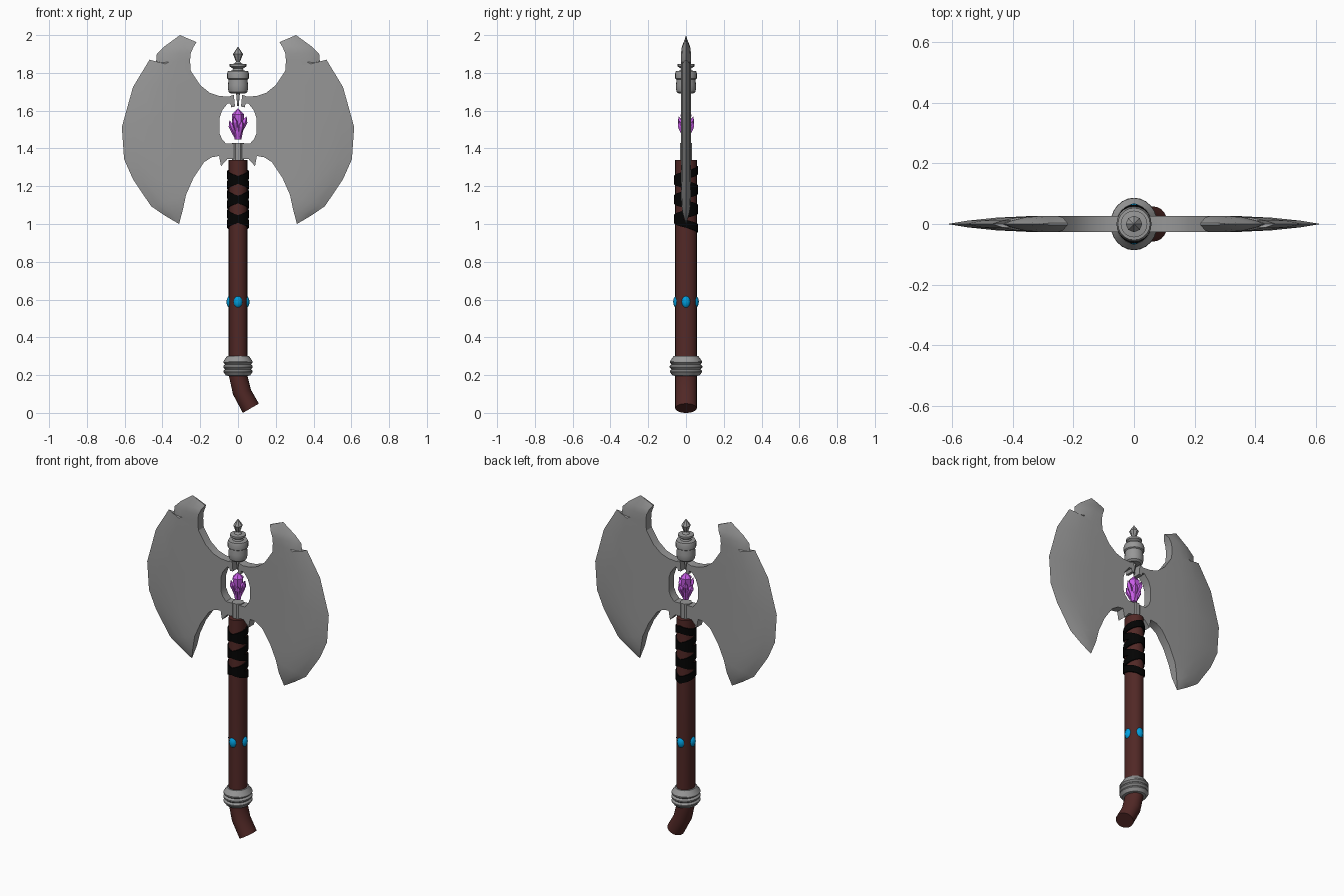
import bpy, bmesh, math
from mathutils import Vector, Matrix

if "Cube" in bpy.data.objects:
    bpy.data.objects.remove(bpy.data.objects["Cube"])


def material(name, color):
    m = bpy.data.materials.new(name)
    m.diffuse_color = (*color, 1)
    m.use_nodes = True
    m.node_tree.nodes["Principled BSDF"].inputs["Base Color"].default_value = m.diffuse_color
    return m


def finish(name, bm, mat=None, smooth=None):
    bmesh.ops.remove_doubles(bm, verts=bm.verts, dist=0.0004)
    bmesh.ops.recalc_face_normals(bm, faces=bm.faces)
    me = bpy.data.meshes.new(name)
    bm.to_mesh(me)
    bm.free()
    ob = bpy.data.objects.new(name, me)
    bpy.context.collection.objects.link(ob)
    me.materials.append(mat or steel)
    if smooth:
        bpy.ops.object.select_all(action='DESELECT')
        ob.select_set(True)
        bpy.context.view_layer.objects.active = ob
        bpy.ops.object.shade_smooth_by_angle(angle=math.radians(smooth))
    return ob


def bridge(bm, rings, caps=True):
    n = len(rings[0])
    for a, b in zip(rings, rings[1:]):
        for i in range(n):
            j = (i + 1) % n
            bm.faces.new((a[i], a[j], b[j], b[i]))
    if caps:
        bm.faces.new(rings[0])
        bm.faces.new(rings[-1])


def lathe(bm, profile, sides, sy=1.0, mat=Matrix()):
    rings = []
    for r, z in profile:
        r = max(r, 0.001)
        rings.append([bm.verts.new(mat @ Vector((r * math.cos(a), r * sy * math.sin(a), z)))
                      for a in (math.tau * i / sides for i in range(sides))])
    bridge(bm, rings)


steel = material("dark_steel", (0.31, 0.31, 0.31))
brown = material("leather_brown", (0.082, 0.021, 0.019))
black = material("strap_black", (0.001, 0.001, 0.001))
blue = material("bead_blue", (0.0, 0.34, 0.72))
purple = material("crystal_purple", (0.58, 0.11, 0.8))

# Oval handle with the bent foot
bm = bmesh.new()
rings = []
for x, z, tilt in ((0, 1.34, 0), (0, 0.2, 0), (0.021, 0.11, 15), (0.068, 0.0245, 30)):
    t = math.radians(tilt)
    rings.append([bm.verts.new((x + 0.049 * math.cos(a) * math.cos(t), 0.057 * math.sin(a),
                                z + 0.049 * math.cos(a) * math.sin(t)))
                  for a in (math.tau * i / 24 for i in range(24))])
bridge(bm, rings)
finish("handle", bm, brown, 30)

# Ridged ring above the foot
bm = bmesh.new()
lathe(bm, [(0.045, 0.195), (0.064, 0.198), (0.077, 0.216), (0.077, 0.222), (0.068, 0.231),
           (0.078, 0.241), (0.078, 0.248), (0.068, 0.257), (0.077, 0.266), (0.077, 0.273),
           (0.058, 0.302), (0.045, 0.302)], 24, 1.11)
finish("pommel_ring", bm, None, 30)

# Four inlaid beads
for i in range(4):
    a = i * math.pi / 2
    bm = bmesh.new()
    bmesh.ops.create_uvsphere(bm, u_segments=12, v_segments=8, radius=1)
    bmesh.ops.scale(bm, vec=(0.025, 0.025, 0.036), verts=bm.verts)
    bmesh.ops.translate(bm, vec=(0.036 * math.cos(a), 0.043 * math.sin(a), 0.588), verts=bm.verts)
    finish(f"bead_{i + 1}", bm, blue, 60)

# Two crossing strap windings
for k, sign in enumerate((1, -1)):
    bm = bmesh.new()
    rings = []
    steps, turns = 72, 3
    for i in range(steps + 1):
        f = i / steps
        a = math.pi / 2 + sign * math.tau * turns * f
        z = 1.285 - 0.31 * f
        ring = []
        for r, dz in ((0.045, -0.021), (0.057, -0.021), (0.057, 0.021), (0.045, 0.021)):
            ring.append(bm.verts.new((r * math.cos(a), r * 1.12 * math.sin(a), z + dz)))
        rings.append(ring)
    bridge(bm, rings)
    finish(f"strap_{k + 1}", bm, black, 30)

# Socket between the handle and the blades
bm = bmesh.new()
lathe(bm, [(0.034, 1.33), (0.034, 1.43)], 8, 1, Matrix.Rotation(math.pi / 8, 4, 'Z'))
finish("socket", bm)

# Blades: rows of (inner edge, cutting edge, thickness factor) from the lower to the upper tip
T = 0.026
rows = [((0.312, 1.0), (0.312, 1.0), 0), ((0.291, 1.08), (0.388, 1.045), 0.8),
        ((0.275, 1.155), (0.46, 1.094), 1), ((0.235, 1.245), (0.556, 1.237), 1),
        ((0.18, 1.327), (0.603, 1.343), 1), ((0.18, 1.53), (0.615, 1.513), 1),
        ((0.2, 1.735), (0.556, 1.725), 1), ((0.25, 1.81), (0.468, 1.87), 1),
        ((0.254, 1.865), (0.434, 1.853), 1), ((0.25, 1.905), (0.43, 1.9), 1),
        ((0.235, 1.938), (0.39, 1.94), 0.85), ((0.22, 1.963), (0.307, 2.0), 0.15)]
cols = ((0, 1), (0.35, 1), (0.62, 0.82), (0.85, 0.42), (1, 0))
C = len(cols) - 1
# Flat arm around the crystal opening, from the blade root and back
arm = [(0.2, 1.735), (0.15, 1.695), (0.1, 1.678), (0.05, 1.674), (0.022, 1.684), (0.016, 1.622),
       (0.036, 1.618), (0.04, 1.638), (0.055, 1.638), (0.085, 1.6), (0.098, 1.56), (0.098, 1.48),
       (0.085, 1.45), (0.063, 1.425), (0.02, 1.425), (0.02, 1.345), (0.055, 1.345), (0.09, 1.306),
       (0.1, 1.36), (0.14, 1.353), (0.18, 1.327), (0.18, 1.53)]
for name, side in (("right_blade", 1), ("left_blade", -1)):
    bm = bmesh.new()

    def vert(x, y, z):
        return bm.verts.new((side * x, y, z))

    grid = {}
    for s in (-1, 1):
        for i, (a, b, k) in enumerate(rows):
            for j, (f, w) in enumerate(cols):
                p = Vector(a).lerp(Vector(b), f)
                grid[s, i, j] = vert(p.x, s * T * k * w, p.y)
        for i in range(len(rows) - 1):
            for j in range(C):
                bm.faces.new((grid[s, i, j], grid[s, i, j + 1], grid[s, i + 1, j + 1], grid[s, i + 1, j]))
    # Walls along the inner edge and the upper tip
    for i in range(len(rows) - 1):
        if i not in (4, 5):
            bm.faces.new((grid[-1, i, 0], grid[-1, i + 1, 0], grid[1, i + 1, 0], grid[1, i, 0]))
    e = len(rows) - 1
    for j in range(C):
        bm.faces.new((grid[-1, e, j], grid[-1, e, j + 1], grid[1, e, j + 1], grid[1, e, j]))
    front = [vert(x, -T, z) for x, z in arm]
    back = [vert(x, T, z) for x, z in arm]
    bm.faces.new(front)
    bm.faces.new(back)
    for i in range(len(arm) - 2):
        bm.faces.new((front[i], front[i + 1], back[i + 1], back[i]))
    bmesh.ops.dissolve_degenerate(bm, dist=0.0003, edges=bm.edges)
    finish(name, bm, None, 25)

# Floating crystal cluster: one tall shard ringed by uneven small ones
bm = bmesh.new()
lathe(bm, [(0.018, 1.448), (0.026, 1.49), (0.033, 1.58), (0, 1.612)], 6)
for i in range(6):
    a = math.tau * i / 6
    low = i % 2
    m = (Matrix.Translation((0.014 * math.cos(a), 0.014 * math.sin(a), 1.485 - 0.022 * low))
         @ Matrix.Rotation(a, 4, 'Z') @ Matrix.Rotation(math.radians(20), 4, 'Y'))
    lathe(bm, [(0.008, 0), (0.016, 0.06), (0, 0.09)], 5, 1, m)
finish("crystal", bm, purple)

# Finial: pin, rounded drum, flared disc and spike
bm = bmesh.new()
lathe(bm, [(0.004, 1.625), (0.01, 1.69), (0.038, 1.69), (0.049, 1.699), (0.053, 1.715), (0.053, 1.735),
           (0.05, 1.765), (0.057, 1.77), (0.058, 1.797), (0.053, 1.81), (0.03, 1.812), (0.026, 1.822),
           (0.044, 1.834), (0.044, 1.846), (0.02, 1.849), (0.009, 1.862)], 20)
finish("finial", bm, None, 30)
bm = bmesh.new()
lathe(bm, [(0.009, 1.855), (0.027, 1.9), (0, 1.938)], 8)
finish("finial_spike", bm)
